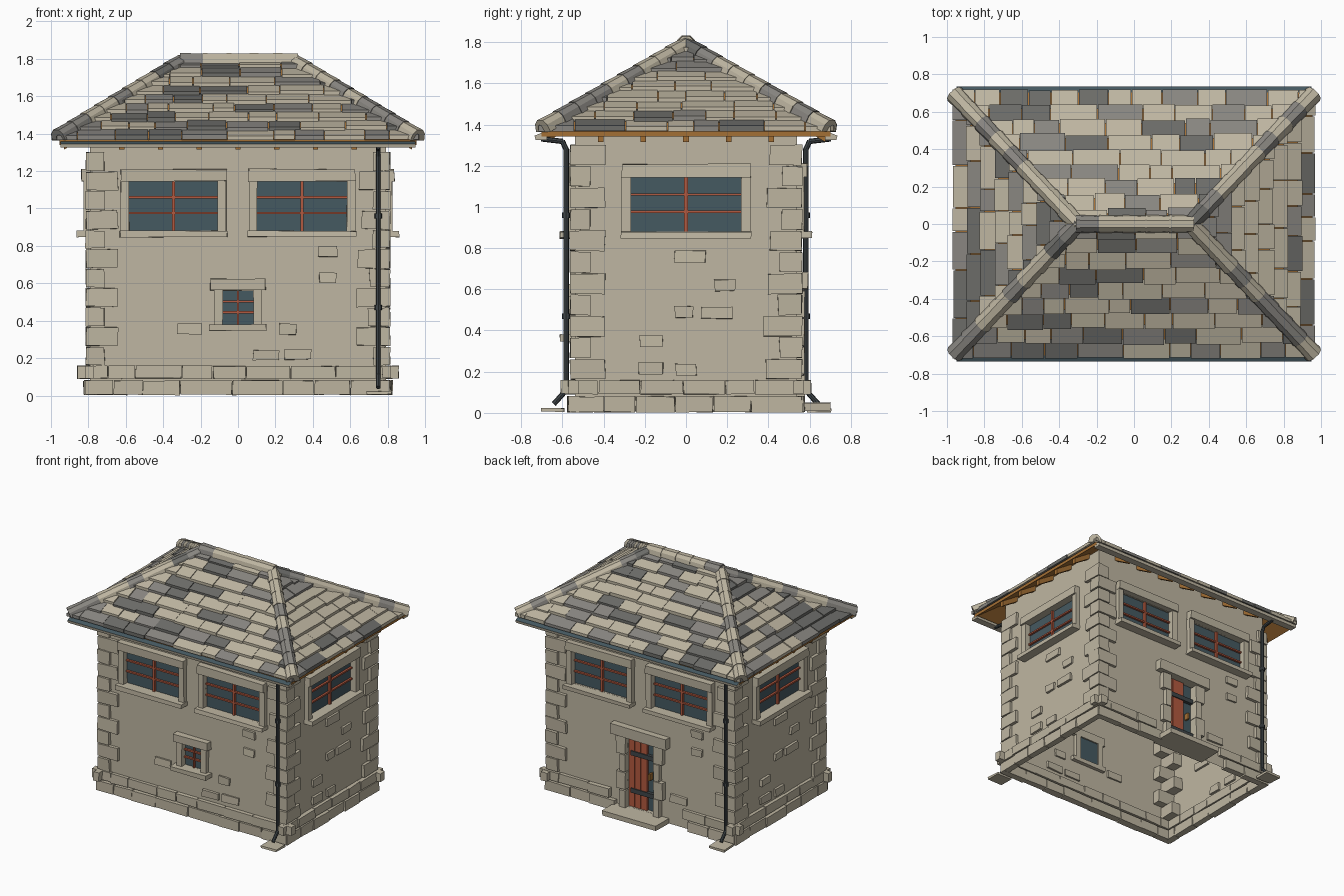
import bpy, bmesh, random
from math import pi
from mathutils import Matrix, Vector

random.seed(4)
rnd = random.uniform
if "Cube" in bpy.data.objects:
    bpy.data.objects.remove(bpy.data.objects["Cube"])

# Colours
PALETTE = [("pale stone", (0.52, 0.47, 0.36)), ("grey slate", (0.25, 0.24, 0.22)),
           ("dark slate", (0.15, 0.15, 0.14)), ("brown wood", (0.37, 0.16, 0.035)),
           ("red paint", (0.45, 0.10, 0.05)), ("blue glass", (0.06, 0.10, 0.12)),
           ("dark metal", (0.05, 0.06, 0.065))]
STONE, GREY, DARK, WOOD, RED, GLASS, METAL = range(7)
MATS = []
for label, rgb in PALETTE:
    m = bpy.data.materials.new(label)
    m.use_nodes = True
    m.diffuse_color = (*rgb, 1)
    m.node_tree.nodes["Principled BSDF"].inputs["Base Color"].default_value = (*rgb, 1)
    MATS.append(m)

WALL = (0.54, 0.79, 0.54, 0.79)      # wall distance: front, right, back, left
HALF = (0.79, 0.54, 0.79, 0.54)
EAVE_X, EAVE_Y, EAVE_Z, RIDGE_X, RISE = 0.97, 0.72, 1.355, 0.30, 0.425


def place(side, u, d, z):
    """Point on one side: u runs along the wall, d is the distance outward."""
    return Matrix.Rotation(side * pi / 2, 3, 'Z') @ Vector((u, -d, z))


def roof(side, u, s, h):
    """Point on a roof slope: s goes from eave (0) to ridge (1), h is height above it."""
    d = EAVE_X + (RIDGE_X - EAVE_X) * s if side % 2 else EAVE_Y * (1 - s)
    return place(side, u, d, EAVE_Z + RISE * s + h)


def roof_limit(side, s):
    return EAVE_Y * (1 - s) if side % 2 else EAVE_X + (RIDGE_X - EAVE_X) * s


def loft(bm, ring_a, ring_b, mat=STONE):
    """Closed solid between two rings with the same number of points."""
    a = [bm.verts.new(p) for p in ring_a]
    b = [bm.verts.new(p) for p in ring_b]
    n = len(a)
    faces = [bm.faces.new(a[::-1]), bm.faces.new(b)]
    faces += [bm.faces.new((a[i], a[(i + 1) % n], b[(i + 1) % n], b[i])) for i in range(n)]
    for f in faces:
        f.material_index = mat
    return faces


def box(bm, side, u, d, z, mat=STONE, jit=0.0):
    """Box on a side, d measured from the wall face; jit roughens the corners."""
    def ring(zz):
        return [place(side, uu + rnd(-jit, jit), WALL[side] + dd + rnd(-jit, jit), zz + rnd(-jit, jit))
                for uu, dd in ((u[0], d[1]), (u[1], d[1]), (u[1], d[0]), (u[0], d[0]))]
    return loft(bm, ring(z[0]), ring(z[1]), mat)


def finish(bm, name, recalc=True):
    if recalc:
        bmesh.ops.recalc_face_normals(bm, faces=bm.faces[:])
    mesh = bpy.data.meshes.new(name)
    bm.to_mesh(mesh)
    bm.free()
    for m in MATS:
        mesh.materials.append(m)
    ob = bpy.data.objects.new(name, mesh)
    bpy.context.collection.objects.link(ob)


# Openings as (u centre, half width, bottom, top)
PAIR = [(-0.345, 0.237, 0.88, 1.145), (0.342, 0.24, 0.88, 1.145)]
SINGLE = [(0, 0.268, 0.88, 1.145)]
SMALL = (0, 0.083, 0.38, 0.56)
DOOR = (0, 0.12, 0.05, 0.60)
WINDOWS = [PAIR + [SMALL], SINGLE, PAIR, SINGLE]

# Walls: open-bottomed sheets with holes for the openings
bm = bmesh.new()
for side in range(4):
    holes = WINDOWS[side] + ([DOOR] if side == 2 else [])
    us = sorted({-HALF[side], HALF[side]} | {c + k * w for c, w, a, b in holes for k in (-1, 1)})
    zs = sorted({0.01, 1.43} | {v for h in holes for v in h[2:]})
    for u0, u1 in zip(us, us[1:]):
        for z0, z1 in zip(zs, zs[1:]):
            um, zm = (u0 + u1) / 2, (z0 + z1) / 2
            if any(abs(um - c) < w and a < zm < b for c, w, a, b in holes):
                continue
            bm.faces.new([bm.verts.new(place(side, u, WALL[side], z))
                          for u, z in ((u0, z0), (u1, z0), (u1, z1), (u0, z1))])
bmesh.ops.remove_doubles(bm, verts=bm.verts[:], dist=0.0005)
finish(bm, "walls", False)

# Windows: glass, glazing bars, stone surrounds
glass, bars, frames = bmesh.new(), bmesh.new(), bmesh.new()
for side in range(4):
    for c, w, z0, z1 in WINDOWS[side]:
        box(glass, side, (c - w, c + w), (-0.02, -0.012), (z0, z1), GLASS)
        t = 0.009 if w > 0.1 else 0.006
        box(bars, side, (c - t, c + t), (-0.012, 0.006), (z0, z1), RED)
        for f in (0.36, 0.68):
            zc = z0 + (z1 - z0) * f
            box(bars, side, (c - w, c + w), (-0.012, 0.004), (zc - 0.006, zc + 0.006), RED)
        for k in (-1, 1):
            inner, outer = c + k * w, c + k * (w + 0.045)
            box(frames, side, sorted((inner, outer)), (-0.03, 0.035), (z0 - 0.005, z1 + 0.005), STONE, 0.002)
        e = 0.045 if w > 0.1 else 0.065
        box(frames, side, (c - w - e, c + w + e), (-0.03, 0.048), (z1, z1 + 0.065), STONE, 0.004)
        box(frames, side, (c - w - e - 0.005, c + w + e + 0.005), (-0.03, 0.072), (z0 - 0.032, z0), STONE, 0.003)
finish(glass, "window_glass")
finish(bars, "window_bars")
finish(frames, "window_surrounds")

# Door: dark backing, planks, straps, handle, surround and step
bm = bmesh.new()
box(bm, 2, (-0.12, 0.12), (-0.04, -0.03), (0.05, 0.6), GLASS)
for i in range(3):
    u = -0.12 + i * 0.052
    box(bm, 2, (u, u + 0.049), (-0.03, -0.012), (0.05, 0.6), RED)
for z in (0.16, 0.45):
    box(bm, 2, (-0.10, 0.12), (-0.03, -0.004), (z, z + 0.035), METAL)
box(bm, 2, (0.06, 0.075), (-0.03, 0.01), (0.30, 0.35), WOOD)
finish(bm, "door")
bm = bmesh.new()
for k in (-1, 1):
    for i in range(4):
        z = 0.05 + i * 0.1375
        box(bm, 2, sorted((k * 0.12, k * (0.17 + 0.03 * (i % 2)))), (-0.04, 0.035), (z, z + 0.133), STONE, 0.003)
box(bm, 2, (-0.24, 0.24), (-0.04, 0.05), (0.6, 0.68), STONE, 0.004)
finish(bm, "door_surround")
bm = bmesh.new()
box(bm, 2, (-0.23, 0.23), (-0.04, 0.16), (0.01, 0.05), STONE, 0.003)
finish(bm, "door_step")

# Corner stones, alternating long and short
bm = bmesh.new()
for side in range(4):
    for i in range(11):
        z = 0.16 + i * 0.104
        a, b = ((0.17, 0.10) if (i + side) % 2 else (0.10, 0.17))
        e = HALF[side] + 0.023
        box(bm, side, (e - a + rnd(-0.02, 0.02), e), (0.023 - b, 0.023), (z + 0.003, z + 0.1), STONE, 0.004)
finish(bm, "corner_stones")

# Plinth: two courses of irregular blocks
bm = bmesh.new()
for side in range(4):
    for z0, z1, over, out in ((0.0, 0.08, 0.025, 0.033), (0.087, 0.158, 0.07, 0.03)):
        end = HALF[side] + over
        u = -end
        while u < end - 0.02:
            v = u + rnd(0.14, 0.28)
            if v > end - 0.1:
                v = end
            if side != 2 or min(abs(u), abs(v)) > 0.2 and u * v > 0:
                box(bm, side, (u + 0.002, v - 0.002), (-0.02, out + rnd(-0.006, 0.004)),
                    (z0 + 0.004, z1), STONE, 0.003)
            u = v
finish(bm, "plinth_stones")

# Scattered stones in the walls
LONG = [(0.48, 0.77, 0.05), (0.48, 0.63, 0.045), (-0.26, 0.355, 0.065),
        (0.265, 0.355, 0.045), (0.15, 0.215, 0.07), (0.32, 0.22, 0.07)]
SHORT = [(0.02, 0.76, 0.075), (0.19, 0.62, 0.05), (-0.01, 0.49, 0.045), (0.15, 0.485, 0.075),
         (-0.17, 0.35, 0.055), (-0.17, 0.215, 0.06), (0, 0.21, 0.05)]
bm = bmesh.new()
for side in range(4):
    for u, z, w in SHORT if side % 2 else LONG:
        if side != 2 or abs(u) > 0.28:
            box(bm, side, (u - w, u + w), (-0.015, 0.018), (z - 0.028, z + 0.028), STONE, 0.004)
finish(bm, "wall_stones")


def roof_block(bm, side, lo, hi, s0, s1, h_lo, h_hi, mat):
    """Block on a slope: lo and hi are its u ranges at the lower and upper edge."""
    loft(bm, [roof(side, lo[i], s0, h_lo[j]) for i, j in ((0, 0), (1, 0), (1, 1), (0, 1))],
         [roof(side, hi[i], s1, h_hi[j]) for i, j in ((0, 0), (1, 0), (1, 1), (0, 1))], mat)


# Roof boarding, rafters and slates
deck, rafters, slates = bmesh.new(), bmesh.new(), bmesh.new()
ROWS = 9
for side in range(4):
    low, top = roof_limit(side, 0.025), max(roof_limit(side, 1), 0.001)
    roof_block(deck, side, (-low, low), (-top, top), 0.025, 1, (-0.025, 0), (-0.02, 0), WOOD)
    n = 3 if side % 2 == 0 else 2
    for i in range(-n, n + 1):
        u = i * 0.207
        roof_block(rafters, side, (u - 0.014, u + 0.014), (u - 0.014, u + 0.014),
                   0.06, 0.28, (-0.066, -0.02), (-0.066, -0.02), WOOD)
    for r in range(ROWS):
        s1 = min((r + 1.3) / ROWS, 1)
        end = roof_limit(side, r / ROWS)
        u = -end - rnd(0, 0.1)
        while u < end:
            v = u + rnd(0.11, 0.26)
            s0 = max(r / ROWS + rnd(-0.01, 0.01), 0)
            l0, l1 = roof_limit(side, s0), roof_limit(side, s1)
            lo = [max(-l0, min(l0, q)) for q in (u, v - 0.004)]
            hi = [max(-l1, min(l1, q)) for q in (u, v - 0.004)]
            if lo[1] - lo[0] > 0.005:
                k = rnd(-0.003, 0.004)
                mat = random.choices((STONE, GREY, DARK), (5, 2.5, 2))[0]
                roof_block(slates, side, lo, hi, s0, s1, (0.01, 0.035 + k), (-0.002, 0.012 + k), mat)
            u = v
finish(deck, "roof_boarding")
finish(rafters, "rafters")
finish(slates, "roof_slates")

# Hip and ridge caps
PROFILE = [(-0.05, -0.025), (0.05, -0.025), (0.042, 0.012), (0.02, 0.034), (-0.02, 0.034), (-0.042, 0.012)]


def caps(bm, start, stop, count):
    a, b = Vector(start), Vector(stop)
    along = (b - a).normalized()
    across = along.cross(Vector((0, 0, 1))).normalized()
    up = across.cross(along)
    for i in range(count):
        p, q = a.lerp(b, i / count), a.lerp(b, (i + 1.08) / count)
        mat = random.choices((STONE, GREY, DARK), (7, 2, 1))[0]
        size = rnd(0.98, 1.03)
        loft(bm, [p + across * x * size + up * y * size for x, y in PROFILE],
             [q + (across * x + up * y) * 0.9 for x, y in PROFILE], mat)


bm = bmesh.new()
for sx in (-1, 1):
    for sy in (-1, 1):
        caps(bm, (sx * 0.965, sy * 0.70, 1.388), (sx * 0.30, 0, 1.79), 9)
caps(bm, (-0.31, 0, 1.797), (0.31, 0, 1.797), 5)
finish(bm, "ridge_caps")

# Gutters, drain pipes and splash stones on the two long sides
gutters, pipes, splash = bmesh.new(), bmesh.new(), bmesh.new()
for side in (0, 2):
    section = ((0.675, 1.325), (0.73, 1.325), (0.735, 1.346), (0.70, 1.36), (0.675, 1.345))
    faces = loft(gutters, *[[place(side, u, d, z) for d, z in section] for u in (-0.95, 0.95)])
    for f in faces[4:6]:
        f.material_index = GLASS
    path = [place(side, 0.75, d, z) for d, z in
            ((0.70, 1.33), (0.60, 1.318), (0.582, 1.28), (0.582, 0.11), (0.64, 0.045))]
    clips = [place(side, 0.75, 0.582, z) for z in (0.46, 0.48, 0.95, 0.97)]
    for p, q, rad in [(p, q, 0.013) for p, q in zip(path, path[1:])] + [
            (clips[0], clips[1], 0.02), (clips[2], clips[3], 0.02)]:
        axis = q - p
        spin = Vector((0, 0, 1)).rotation_difference(axis).to_matrix().to_4x4()
        bmesh.ops.create_cone(pipes, cap_ends=True, segments=8, radius1=rad, radius2=rad,
                              depth=axis.length + 0.006, matrix=Matrix.Translation((p + q) / 2) @ spin)
    box(splash, side, (0.69, 0.82), (0.05, 0.165), (0.005, 0.025), STONE, 0.004)
for f in pipes.faces:
    f.material_index = METAL
finish(gutters, "gutters")
finish(pipes, "drain_pipes")
finish(splash, "splash_stones")
